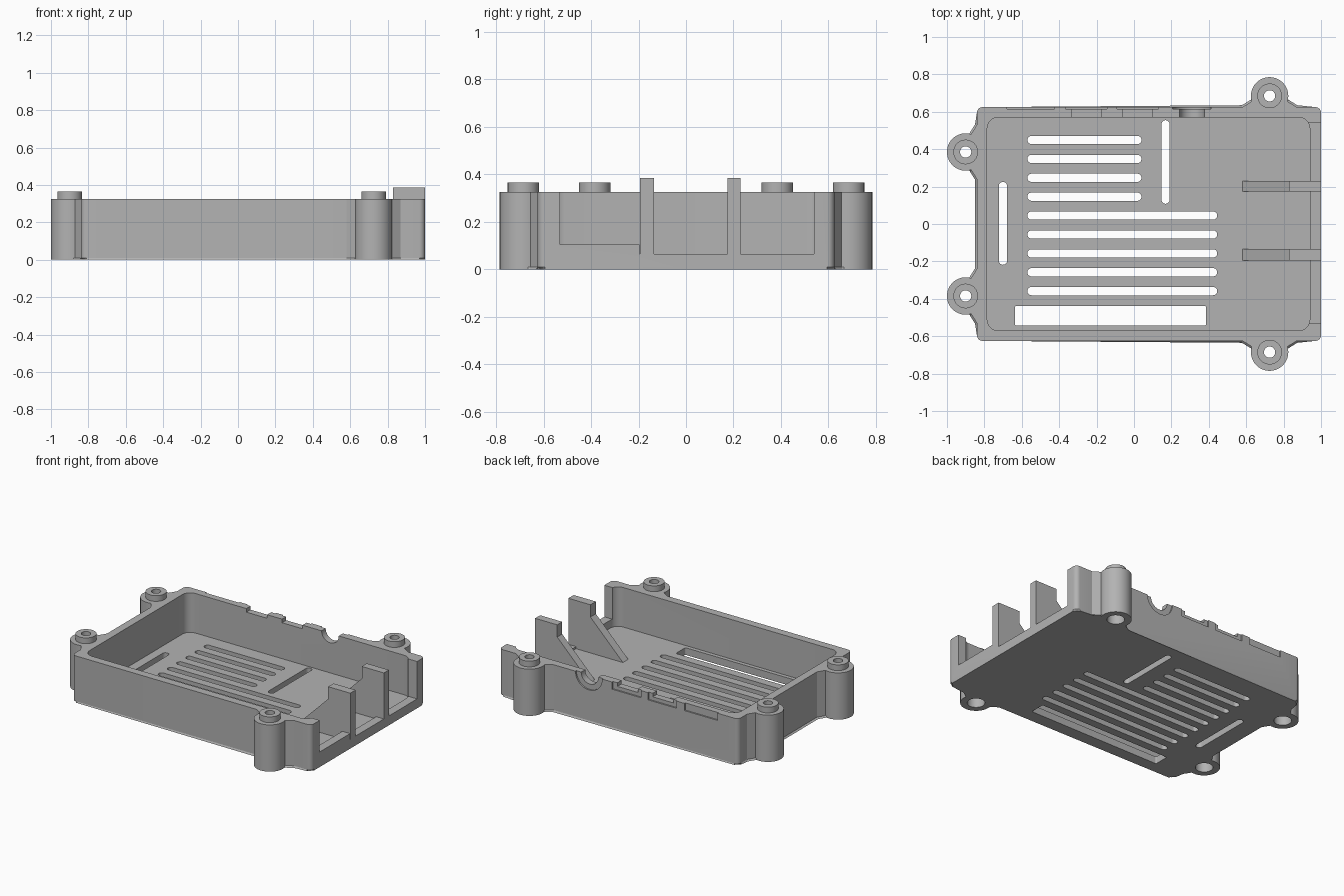
import bpy, bmesh, math
from mathutils import Vector

if "Cube" in bpy.data.objects:
    bpy.data.objects.remove(bpy.data.objects["Cube"], do_unlink=True)

grey = bpy.data.materials.new("matte grey plastic")
grey.use_nodes = True
COLOUR = (0.45, 0.45, 0.45, 1)
grey.diffuse_color = COLOUR
grey.node_tree.nodes["Principled BSDF"].inputs["Base Color"].default_value = COLOUR

TOP, FLOOR = 0.325, 0.05
X0, X1, Y = -0.84, 1.0, 0.625


def arc(cx, cy, r, a0, a1, n):
    """Points along an arc, angles in degrees."""
    return [(cx + r * math.cos(math.radians(a0 + (a1 - a0) * i / n)),
             cy + r * math.sin(math.radians(a0 + (a1 - a0) * i / n))) for i in range(n + 1)]


def circle(cx, cy, r, n=40):
    return arc(cx, cy, r, 0, 360, n)[:-1]


def box(x0, x1, y0, y1, r=0.0):
    """Rectangle outline with optional rounded corners."""
    if not r:
        return [(x0, y0), (x1, y0), (x1, y1), (x0, y1)]
    return (arc(x1 - r, y0 + r, r, -90, 0, 8) + arc(x1 - r, y1 - r, r, 0, 90, 8)
            + arc(x0 + r, y1 - r, r, 90, 180, 8) + arc(x0 + r, y0 + r, r, 180, 270, 8))


def prism(name, pts, a, b, axis="z", chamfer=0.0):
    """Extrude an outline from a to b along an axis."""
    place = {"z": lambda u, v, w: (u, v, w),
             "y": lambda u, v, w: (u, w, v),
             "x": lambda u, v, w: (w, u, v)}[axis]
    bm = bmesh.new()
    low = [bm.verts.new(place(u, v, a)) for u, v in pts]
    high = [bm.verts.new(place(u, v, b)) for u, v in pts]
    base = bm.faces.new(low[::-1])
    bm.faces.new(high)
    for i in range(len(pts)):
        j = (i + 1) % len(pts)
        bm.faces.new((low[i], low[j], high[j], high[i]))
    if chamfer:
        bmesh.ops.bevel(bm, geom=list(base.edges), offset=chamfer, segments=1, affect="EDGES")
    bmesh.ops.remove_doubles(bm, verts=bm.verts, dist=1e-5)
    bmesh.ops.recalc_face_normals(bm, faces=bm.faces)
    mesh = bpy.data.meshes.new(name)
    bm.to_mesh(mesh)
    bm.free()
    mesh.materials.append(grey)
    obj = bpy.data.objects.new(name, mesh)
    bpy.context.collection.objects.link(obj)
    return obj


def carve(obj, cutters):
    """Subtract the cutters from the object, then remove them."""
    for c in cutters:
        mod = obj.modifiers.new("cut", "BOOLEAN")
        mod.operation, mod.solver, mod.object = "DIFFERENCE", "EXACT", c
    deps = bpy.context.evaluated_depsgraph_get()
    mesh = bpy.data.meshes.new_from_object(obj.evaluated_get(deps))
    obj.modifiers.clear()
    obj.data = mesh
    for c in cutters:
        bpy.data.objects.remove(c, do_unlink=True)


def finish(obj):
    bpy.ops.object.select_all(action="DESELECT")
    obj.select_set(True)
    bpy.context.view_layer.objects.active = obj
    bpy.ops.object.shade_smooth_by_angle(angle=math.radians(25))


def lug(cx, cy, facing):
    """Flared screw lug outline, counter-clockwise, facing an angle."""
    n = Vector((round(math.cos(math.radians(facing))), round(math.sin(math.radians(facing)))))
    t = Vector((-n.y, n.x))
    root = Vector((cx, cy)) - n * 0.06
    return ([tuple(root - t * 0.145)] + arc(cx, cy, 0.1, facing - 107, facing + 107, 36)
            + [tuple(root + t * 0.145)])


# Tray outline: rounded corners with four screw lugs
LUGS = [(0.725, -0.685, -90), (0.725, 0.685, 90), (-0.9, 0.385, 180), (-0.9, -0.385, 180)]
R = 0.03
outline = (arc(X0 + R, -Y + R, R, 180, 270, 6) + lug(*LUGS[0])
           + arc(X1 - R, -Y + R, R, -90, 0, 6) + arc(X1 - R, Y - R, R, 0, 90, 6)
           + lug(*LUGS[1]) + arc(X0 + R, Y - R, R, 90, 180, 6)
           + lug(*LUGS[2]) + lug(*LUGS[3]))
tray = prism("tray", outline, 0, TOP, chamfer=0.01)

# Cavity and the stepped opening in the end wall
cuts = [prism("cavity", box(-0.785, 0.94, -0.57, 0.57, 0.06), FLOOR, 0.5)]
opening = [(-0.53, 0.105), (-0.196, 0.105), (-0.196, 0.065), (0.54, 0.065), (0.54, 0.5), (-0.53, 0.5)]
cuts.append(prism("end_opening", opening, 0.9, 1.1, "x"))


# Floor vents
def vent(x0, x1, y0, y1, r):
    cuts.append(prism("vent", box(x0, x1, y0, y1, r), -0.1, 0.1))


for i in range(9):
    y = 0.449 - i * 0.101
    vent(-0.57, 0.04 if i < 4 else 0.445, y - 0.022, y + 0.022, 0.0219)
vent(0.147, 0.19, 0.108, 0.555, 0.0214)
vent(-0.723, -0.678, -0.218, 0.225, 0.0224)
vent(-0.637, 0.385, -0.543, -0.438, 0.008)

# Connector notches along the back wall: shallow outer recess, narrower through cut
for x0, x1 in ((-0.68, -0.425), (-0.365, -0.145), (-0.09, 0.13)):
    cuts.append(prism("recess", box(x0, x1, TOP - 0.05, 0.5), Y - 0.01, 0.7, "y"))
for x0, x1 in ((-0.335, -0.175), (-0.06, 0.097)):
    cuts.append(prism("notch", box(x0, x1, TOP - 0.025, 0.5), 0.5, 0.7, "y"))
cuts.append(prism("round_recess", circle(0.31, TOP, 0.103), Y - 0.01, 0.68, "y"))
cuts.append(prism("round_notch", circle(0.31, TOP, 0.066), 0.5, 0.7, "y"))

# Screw holes with wide counterbores underneath
for cx, cy, _ in LUGS:
    cuts.append(prism("hole", circle(cx, cy, 0.03), -0.1, 0.5))
    cuts.append(prism("counterbore", circle(cx, cy, 0.056), -0.1, 0.25))
carve(tray, cuts)
finish(tray)

# Raised collar on each lug
for i, (cx, cy, _) in enumerate(LUGS):
    collar = prism(f"lug_collar_{i + 1}", circle(cx, cy, 0.066), TOP, 0.365)
    carve(collar, [prism("hole", circle(cx, cy, 0.03), 0.2, 0.5)])
    finish(collar)

# Buttressed divider fins in the end opening
fin = [(0.58, FLOOR), (0.83, 0.3), (0.83, 0.385), (X1, 0.385), (X1, 0.065), (0.94, 0.065), (0.94, FLOOR)]
for name, y0, y1 in (("front_fin", -0.194, -0.135), ("back_fin", 0.175, 0.23)):
    prism(name, fin, y0, y1, "y")
